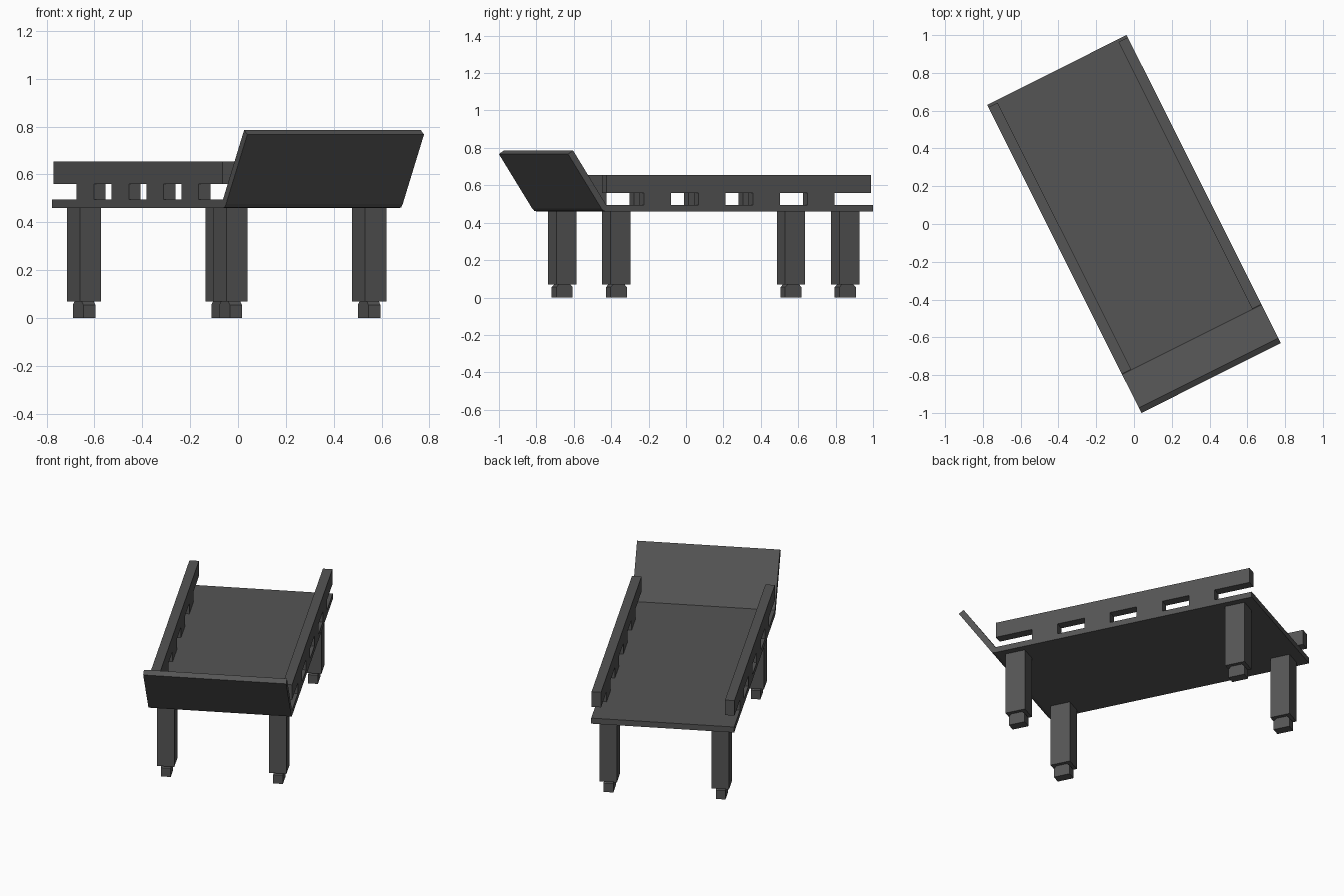
import bpy, bmesh, math
from mathutils import Matrix

if "Cube" in bpy.data.objects:
    bpy.data.objects.remove(bpy.data.objects["Cube"])

ROT = Matrix.Rotation(math.radians(26.6), 4, 'Z')
HALF_W = 0.413      # half width of the bed
DECK = 0.495        # top of the deck

grey = bpy.data.materials.new("dark_grey")
grey.diffuse_color = (0.09, 0.09, 0.09, 1)
grey.use_nodes = True
grey.node_tree.nodes["Principled BSDF"].inputs["Base Color"].default_value = grey.diffuse_color


def prism(name, profile, x0, x1):
    """Extrude a (length, height) side profile across the width, x0 to x1."""
    bm = bmesh.new()
    face = bm.faces.new([bm.verts.new((x0, y, z)) for y, z in profile])
    ext = bmesh.ops.extrude_face_region(bm, geom=[face])
    moved = [v for v in ext["geom"] if isinstance(v, bmesh.types.BMVert)]
    bmesh.ops.translate(bm, verts=moved, vec=(x1 - x0, 0, 0))
    bmesh.ops.recalc_face_normals(bm, faces=bm.faces)
    bm.transform(ROT)
    mesh = bpy.data.meshes.new(name)
    bm.to_mesh(mesh)
    bm.free()
    mesh.materials.append(grey)
    obj = bpy.data.objects.new(name, mesh)
    bpy.context.collection.objects.link(obj)
    return obj


# Deck with the slanted end board in one folded profile
prism("deck_and_end_board", [
    (0.912, 0.46), (0.912, DECK), (-0.684, DECK), (-0.882, 0.786),
    (-0.912, 0.767), (-0.713, 0.476), (-0.700, 0.463), (-0.684, 0.46),
], -HALF_W, HALF_W)

# Side rails: a top bar with four posts standing on the deck
rail = [(0.898, 0.56), (0.898, 0.655), (-0.682, 0.655), (-0.682, 0.56)]
for i in range(4):
    c = 0.112 + (i - 1.5) * 0.326
    rail += [(c - 0.08, 0.56), (c - 0.08, DECK), (c + 0.08, DECK), (c + 0.08, 0.56)]
prism("left_rail", rail, -HALF_W, -HALF_W + 0.055)
prism("right_rail", rail, HALF_W - 0.055, HALF_W)

# Four legs with narrower feet, chamfered at the top
for side, x in (("left", -0.324), ("right", 0.324)):
    for end, y in (("front", -0.578), ("back", 0.79)):
        prism(f"{end}_{side}_leg",
              [(y - 0.06, 0.07), (y + 0.06, 0.07), (y + 0.06, 0.46), (y - 0.06, 0.46)],
              x - 0.05, x + 0.05)
        prism(f"{end}_{side}_foot",
              [(y - 0.049, 0), (y + 0.049, 0), (y + 0.049, 0.055),
               (y + 0.034, 0.07), (y - 0.034, 0.07), (y - 0.049, 0.055)],
              x - 0.028, x + 0.028)
